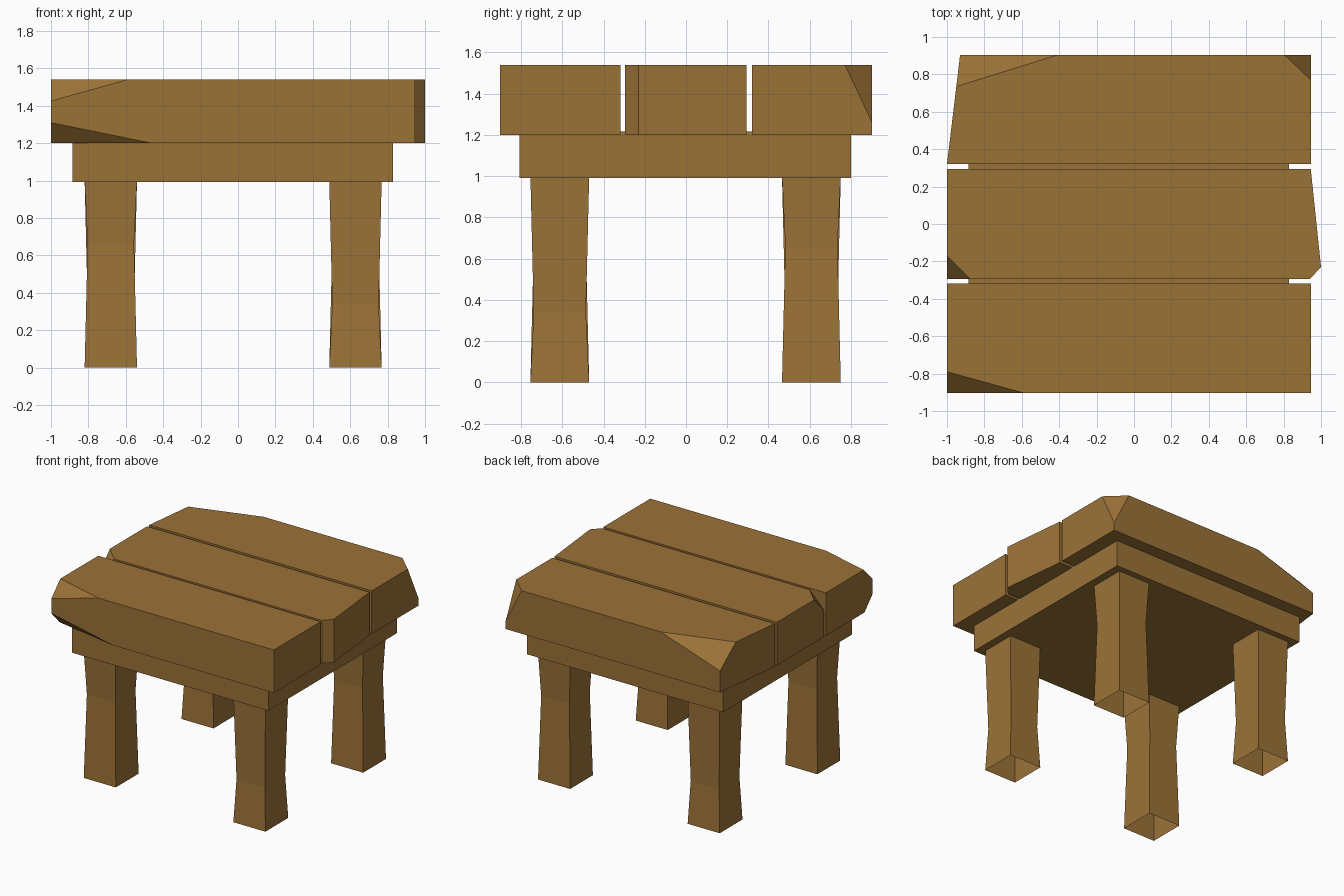
import bpy, bmesh
from mathutils import Vector

if "Cube" in bpy.data.objects:
    bpy.data.objects.remove(bpy.data.objects["Cube"])

wood = bpy.data.materials.new("brown wood")
wood.diffuse_color = (0.33, 0.17, 0.039, 1)
wood.use_nodes = True
wood.node_tree.nodes["Principled BSDF"].inputs["Base Color"].default_value = wood.diffuse_color


def finish(bm, name):
    bmesh.ops.recalc_face_normals(bm, faces=bm.faces)
    mesh = bpy.data.meshes.new(name)
    bm.to_mesh(mesh)
    bm.free()
    mesh.materials.append(wood)
    obj = bpy.data.objects.new(name, mesh)
    bpy.context.collection.objects.link(obj)
    return obj


def prism(outline, z0, z1):
    bm = bmesh.new()
    base = bm.faces.new([bm.verts.new((x, y, z0)) for x, y in outline])
    top = bmesh.ops.extrude_face_region(bm, geom=[base])["geom"]
    verts = [g for g in top if isinstance(g, bmesh.types.BMVert)]
    bmesh.ops.translate(bm, verts=verts, vec=(0, 0, z1 - z0))
    bmesh.ops.recalc_face_normals(bm, faces=bm.faces)
    return bm


def chop(bm, a, b, c):
    # slice off the corner outside the plane through three points
    a, b, c = Vector(a), Vector(b), Vector(c)
    n = (b - a).cross(c - a).normalized()
    centre = sum((v.co for v in bm.verts), Vector()) / len(bm.verts)
    if (centre - a).dot(n) > 0:
        n = -n
    cut = bmesh.ops.bisect_plane(bm, geom=bm.verts[:] + bm.edges[:] + bm.faces[:],
                                 dist=1e-4, plane_co=a, plane_no=n, clear_outer=True)
    edges = [g for g in cut["geom_cut"] if isinstance(g, bmesh.types.BMEdge)]
    bmesh.ops.holes_fill(bm, edges=edges, sides=0)


# seat planks: outline from above, then rough chipped corners
LOW, TOP = 1.2, 1.54
planks = {
    "front_plank": (
        [(-1, -.903), (.945, -.903), (.945, -.317), (-1, -.317)],
        [((-1, -.79, TOP), (-.59, -.903, TOP), (-1, -.903, 1.425)),
         ((-1, -.80, LOW), (-.46, -.903, LOW), (-1, -.903, 1.31))]),
    "middle_plank": (
        [(-1, -.295), (.94, -.295), (1, -.23), (.945, .293), (-1, .293)],
        [((-1, -.17, TOP), (-.875, -.295, TOP), (-1, -.295, 1.41))]),
    "back_plank": (
        [(-1, .32), (.945, .32), (.945, .903), (-.93, .903)],
        [((-.95, .735, TOP), (-.41, .903, TOP), (-.93, .903, 1.37)),
         ((.945, .77, TOP), (.805, .903, TOP), (.945, .903, 1.26))]),
}
for name, (outline, cuts) in planks.items():
    bm = prism(outline, LOW, TOP)
    for cut in cuts:
        chop(bm, *cut)
    finish(bm, name)

# frame block under the planks
finish(prism([(-.885, -.807), (.83, -.807), (.83, .80), (-.885, .80)], .992, 1.217), "frame")

# legs: hollow, open-ended square tubes with a slight waist
HX, HY, INSET = .14, .1425, .016
for name, cx, cy, waist in (("front_left_leg", -.68, -.612, .66),
                            ("front_right_leg", .628, -.612, .34),
                            ("back_left_leg", -.68, .608, .34),
                            ("back_right_leg", .628, .608, .66)):
    bm = bmesh.new()
    rings = []
    for z, d in ((0, 0), (waist, INSET), (1.0, 0)):
        rings.append([bm.verts.new((cx + sx * (HX - d), cy + sy * (HY - d), z))
                      for sx, sy in ((-1, -1), (1, -1), (1, 1), (-1, 1))])
    for lo, hi in zip(rings, rings[1:]):
        for i in range(4):
            j = (i + 1) % 4
            bm.faces.new((lo[i], lo[j], hi[j], hi[i]))
    finish(bm, name)
